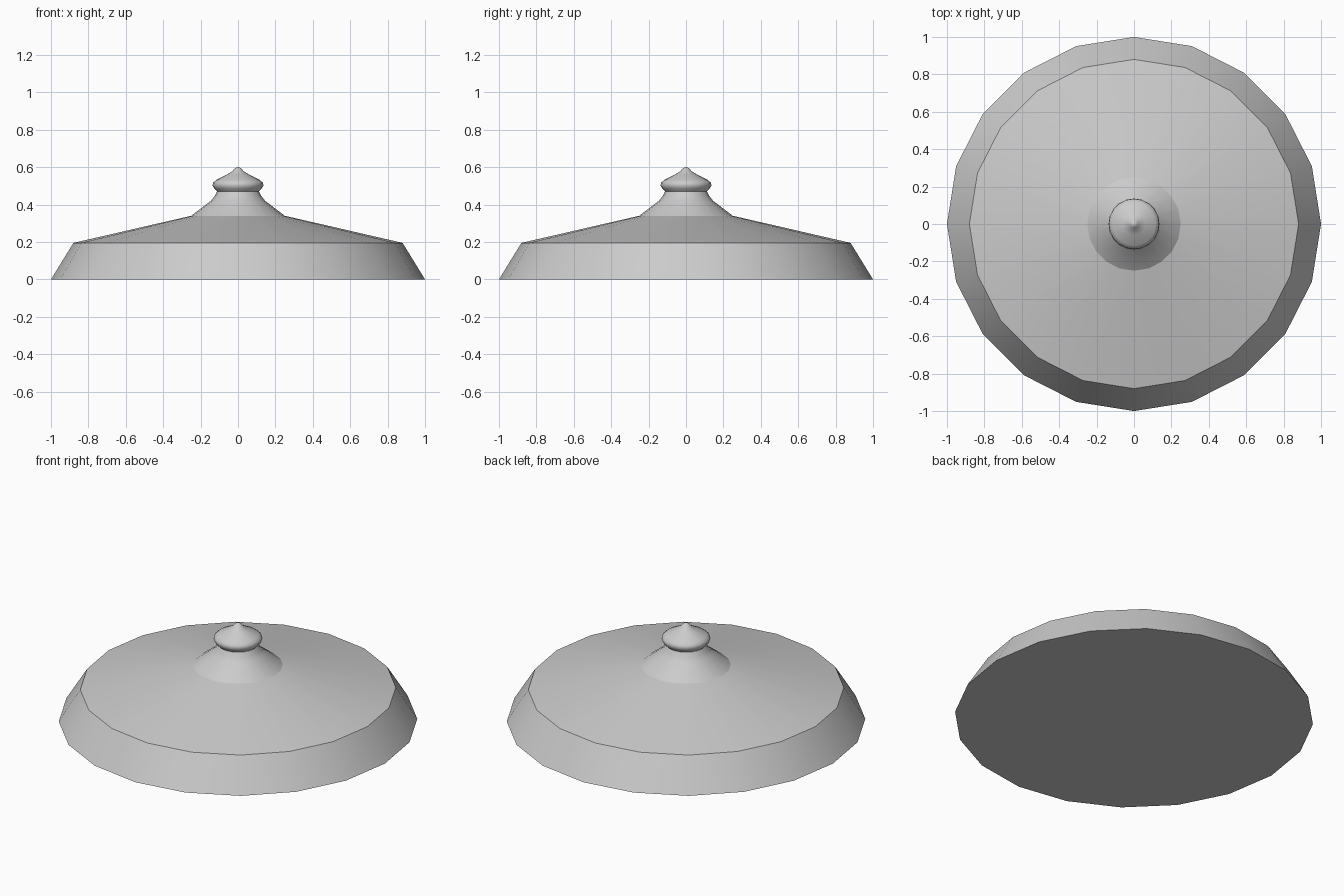
import bpy
import bmesh
from math import cos, sin, tau, radians

cube = bpy.data.objects.get("Cube")
if cube:
    bpy.data.objects.remove(cube, do_unlink=True)

SIDES = 20

grey = bpy.data.materials.new("light_grey")
grey.use_nodes = True
colour = (0.6, 0.6, 0.6, 1)
grey.diffuse_color = colour
grey.node_tree.nodes["Principled BSDF"].inputs["Base Color"].default_value = colour


def lathe(name, profile, closed_base=False, sharp_angle=30):
    """Turn a bottom-to-top (radius, height) profile about the z axis."""
    bm = bmesh.new()
    rings = []
    for r, z in profile:
        if r == 0:
            rings.append([bm.verts.new((0, 0, z))] * SIDES)
        else:
            rings.append([bm.verts.new((r * cos(tau * i / SIDES), r * sin(tau * i / SIDES), z))
                          for i in range(SIDES)])
    for low, high in zip(rings, rings[1:]):
        for i in range(SIDES):
            j = (i + 1) % SIDES
            corners = [low[i], low[j], high[j], high[i]]
            bm.faces.new(list(dict.fromkeys(corners)))
    if closed_base:
        bm.faces.new(rings[0][::-1])
    mesh = bpy.data.meshes.new(name)
    bm.to_mesh(mesh)
    bm.free()
    mesh.materials.append(grey)
    obj = bpy.data.objects.new(name, mesh)
    bpy.context.collection.objects.link(obj)
    bpy.ops.object.select_all(action="DESELECT")
    obj.select_set(True)
    bpy.context.view_layer.objects.active = obj
    bpy.ops.object.shade_smooth_by_angle(angle=radians(sharp_angle))
    return obj


# Sloping rim and shallow crown, closed underneath
lathe("lid_body", [(1, 0), (0.88, 0.195), (0.25, 0.34)], closed_base=True)

# Flared neck below the handle
lathe("neck", [(0.25, 0.34), (0.145, 0.42), (0.125, 0.445), (0.112, 0.47)], sharp_angle=40)

# Rounded handle with a small pointed tip
lathe("knob", [(0.112, 0.47), (0.127, 0.485), (0.136, 0.502), (0.133, 0.517),
               (0.115, 0.532), (0.06, 0.56), (0.03, 0.578), (0.02, 0.591),
               (0.009, 0.598), (0, 0.6)], sharp_angle=50)
